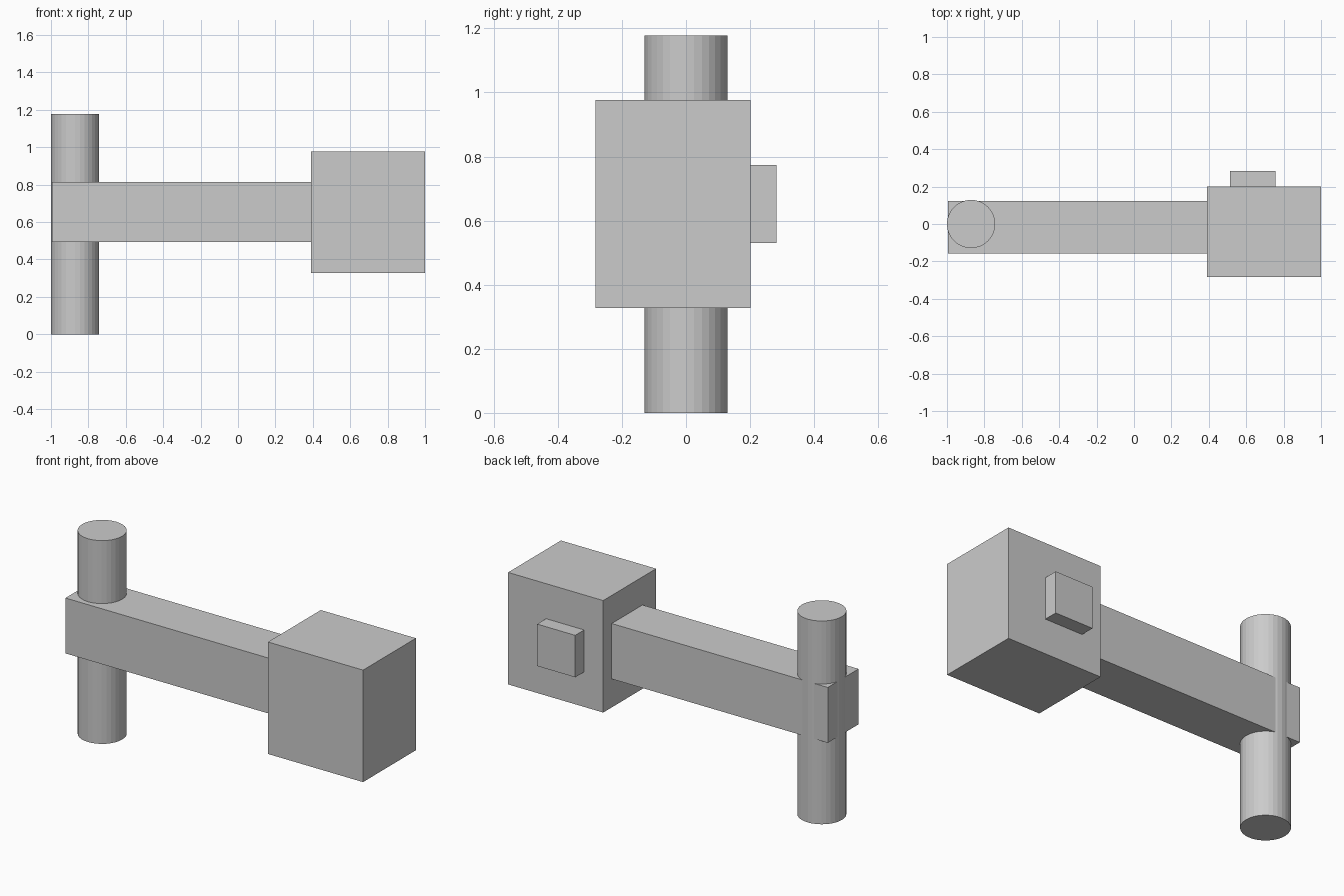
import bpy

if "Cube" in bpy.data.objects:
    bpy.data.objects.remove(bpy.data.objects["Cube"])


def box(name, x, y, z):
    """Box spanning the given (min, max) ranges."""
    spans = (x, y, z)
    bpy.ops.mesh.primitive_cube_add(size=1, location=[(a + b) / 2 for a, b in spans])
    obj = bpy.context.object
    obj.name = name
    obj.scale = [b - a for a, b in spans]
    bpy.ops.object.transform_apply(location=False, rotation=False, scale=True)
    return obj


# Upright grip, a faceted cylinder through the end of the handle
bpy.ops.mesh.primitive_cylinder_add(vertices=32, radius=0.129, depth=1.178,
                                    location=(-0.871, 0, 0.589))
bpy.context.object.name = "upright_post"

# Horizontal arm joining the post to the block
box("arm", (-0.995, 0.39), (-0.159, 0.123), (0.492, 0.813))

# Large end block and the small pad on its back
box("end_block", (0.39, 1.0), (-0.283, 0.201), (0.327, 0.976))
box("back_pad", (0.512, 0.756), (0.201, 0.283), (0.53, 0.773))
